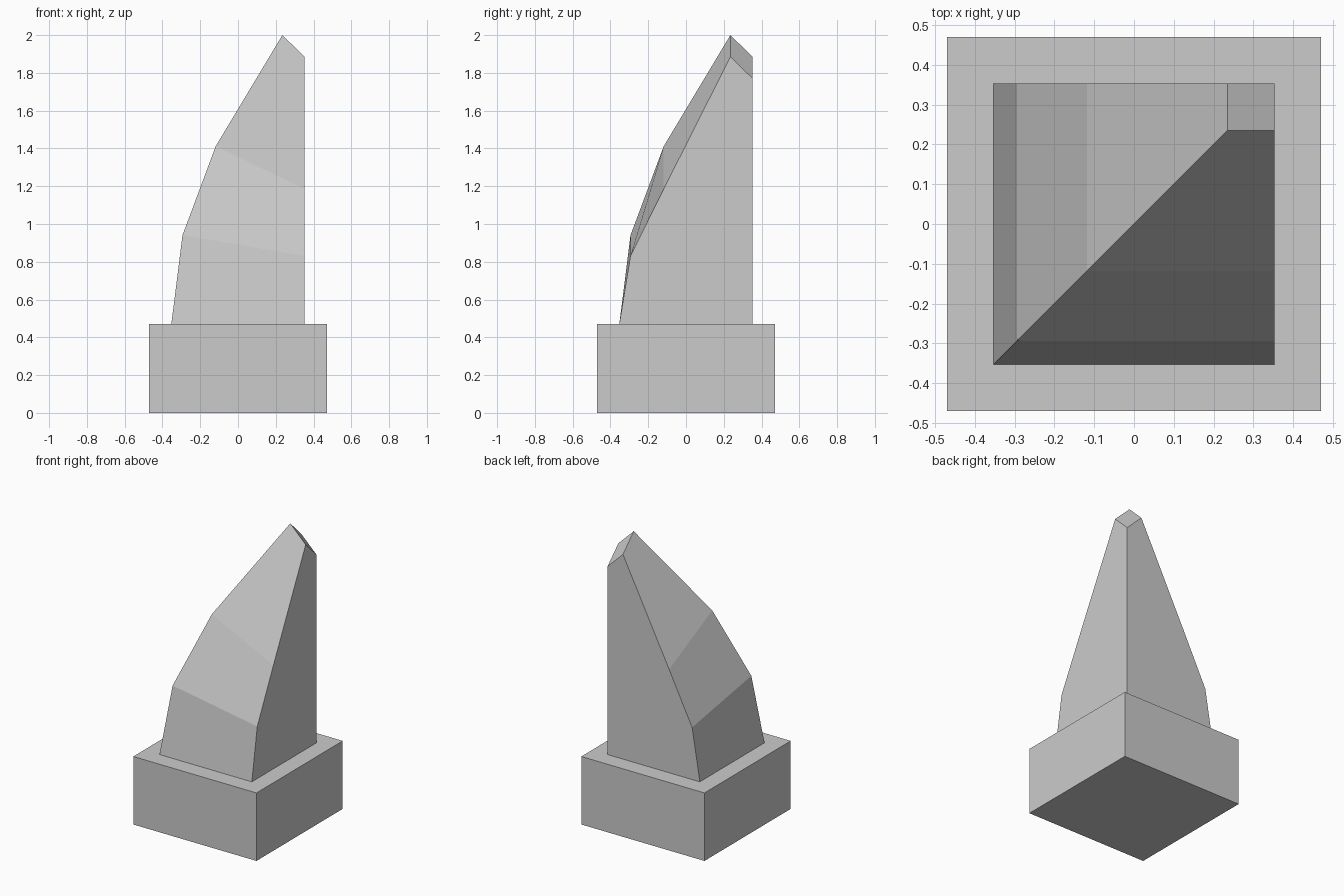
import bpy, bmesh

if "Cube" in bpy.data.objects:
    bpy.data.objects.remove(bpy.data.objects["Cube"])

# Square base block
bpy.ops.mesh.primitive_cube_add(size=1, location=(0, 0, 0.235))
base = bpy.context.object
base.name = "base_block"
base.scale = (0.942, 0.942, 0.47)

# Leaning spire: square rings sharing the vertical back-right corner
C = 0.353
# (front-left corner position, its height, height of the two side corners)
RINGS = [(-0.353, 0.47, 0.47), (-0.294, 0.94, 0.83),
         (-0.118, 1.412, 1.185), (0.235, 2.0, 1.885)]

bm = bmesh.new()
rings = []
for a, peak, side in RINGS:
    corners = [(a, a, peak), (C, a, side), (C, C, 2 * side - peak), (a, C, side)]
    rings.append([bm.verts.new(co) for co in corners])

for lo, hi in zip(rings, rings[1:]):
    for side, ridge in ((1, 0), (3, 0), (1, 2), (3, 2)):
        bm.faces.new((lo[side], hi[side], hi[ridge], lo[ridge]))
bm.faces.new(rings[0])
bm.faces.new(rings[-1])
bmesh.ops.recalc_face_normals(bm, faces=bm.faces)

mesh = bpy.data.meshes.new("leaning_spire")
bm.to_mesh(mesh)
bm.free()
spire = bpy.data.objects.new("leaning_spire", mesh)
bpy.context.collection.objects.link(spire)
